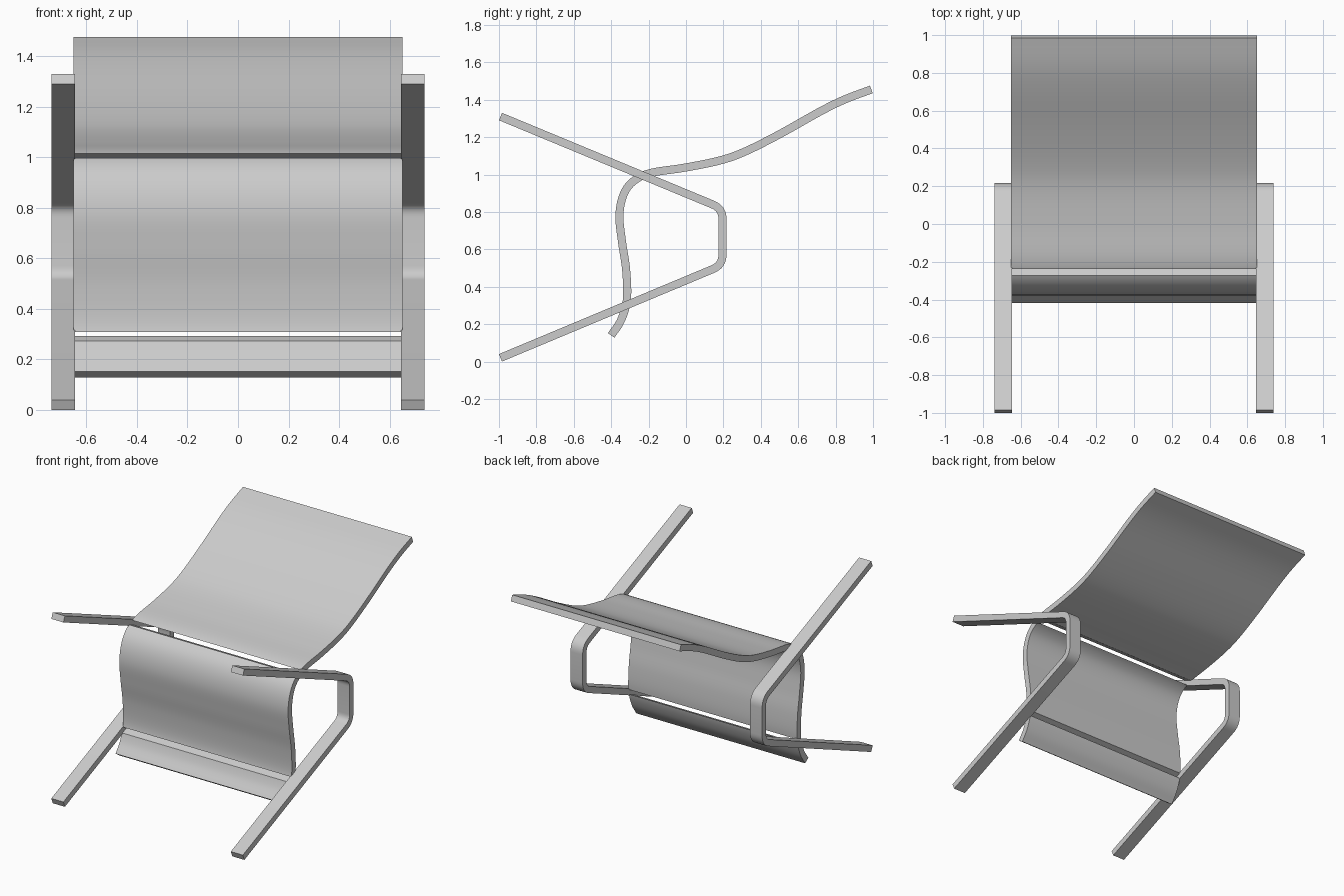
import bpy, bmesh
from mathutils import Vector

old = bpy.data.objects.get("Cube")
if old:
    bpy.data.objects.remove(old)

GREY = (0.6, 0.6, 0.6, 1)
grey = bpy.data.materials.new("light grey")
grey.use_nodes = True
grey.diffuse_color = GREY
grey.node_tree.nodes["Principled BSDF"].inputs["Base Color"].default_value = GREY

THICK = 0.043


def smooth_path(points, steps=6):
    """Catmull-Rom curve through side-profile points (y, z)."""
    p = [Vector(q) for q in points]
    p = [2 * p[0] - p[1]] + p + [2 * p[-1] - p[-2]]
    out = []
    for a, b, c, d in zip(p, p[1:], p[2:], p[3:]):
        for i in range(steps):
            t = i / steps
            out.append(0.5 * (2 * b + (c - a) * t + (2 * a - 5 * b + 4 * c - d) * t**2
                              + (3 * b - a - 3 * c + d) * t**3))
    return out + [p[-2]]


def rounded_path(points, cut, steps=8):
    """Polyline whose inner corners are rounded, starting 'cut' from each corner."""
    p = [Vector(q) for q in points]
    out = [p[0]]
    for a, b, c in zip(p, p[1:], p[2:]):
        s = b + (a - b).normalized() * cut
        e = b + (c - b).normalized() * cut
        for i in range(steps + 1):
            t = i / steps
            out.append(s * (1 - t)**2 + b * 2 * t * (1 - t) + e * t**2)
    return out + [p[-1]]


def ribbon(path, x0, x1):
    """Solid strip of even thickness that follows the path, from x0 to x1."""
    bm = bmesh.new()
    rings = []
    for i, p in enumerate(path):
        t = (path[min(i + 1, len(path) - 1)] - path[max(i - 1, 0)]).normalized()
        n = Vector((-t.y, t.x)) * THICK / 2
        rings.append([bm.verts.new((x, q.x, q.y)) for x, q in
                      ((x0, p - n), (x1, p - n), (x1, p + n), (x0, p + n))])
    for r, s in zip(rings, rings[1:]):
        for k in range(4):
            m = (k + 1) % 4
            bm.faces.new((r[k], r[m], s[m], s[k]))
    bm.faces.new(rings[0])
    bm.faces.new(rings[-1])
    return bm


def trim(bm, point, normal):
    """Cut away everything on the side the normal points to and cap the cut."""
    res = bmesh.ops.bisect_plane(bm, geom=bm.verts[:] + bm.edges[:] + bm.faces[:],
                                 plane_co=point, plane_no=normal, clear_outer=True)
    edges = [e for e in res["geom_cut"] if isinstance(e, bmesh.types.BMEdge)]
    bmesh.ops.contextual_create(bm, geom=edges)


def finish(bm, name):
    bmesh.ops.recalc_face_normals(bm, faces=bm.faces[:])
    mesh = bpy.data.meshes.new(name)
    bm.to_mesh(mesh)
    bm.free()
    mesh.materials.append(grey)
    obj = bpy.data.objects.new(name, mesh)
    bpy.context.collection.objects.link(obj)
    bpy.ops.object.select_all(action="DESELECT")
    obj.select_set(True)
    bpy.context.view_layer.objects.active = obj
    bpy.ops.object.shade_smooth_by_angle(angle=0.5)


# Side frames: leg, rear upright and arm bent from one flat bar
frame_line = [(-0.992, 0.02), (0.195, 0.516), (0.195, 0.818), (-0.992, 1.31)]
for name, side in (("left_frame", 1), ("right_frame", -1)):
    finish(ribbon(rounded_path(frame_line, 0.055), side * 0.645, side * 0.738), name)

# Seat sheet: one flowing curve, split by narrow slots along the leg and the arm
sheet = smooth_path([(-0.4, 0.14), (-0.348, 0.22), (-0.316, 0.33), (-0.32, 0.49),
                     (-0.342, 0.64), (-0.356, 0.78), (-0.335, 0.89), (-0.283, 0.963),
                     (-0.19, 1.008), (-0.005, 1.037), (0.18, 1.075), (0.316, 1.123),
                     (0.503, 1.217), (0.717, 1.337), (0.85, 1.402), (0.991, 1.455)])
leg_up = Vector((0, -0.386, 0.923))
arm_up = Vector((0, 0.383, 0.924))
leg_mid = Vector((0, -0.992, 0.02))
arm_mid = Vector((0, -0.992, 1.31))
GAP = 0.015
pieces = {
    "lower_sheet": [(leg_mid - leg_up * GAP, leg_up)],
    "front_sheet": [(leg_mid + leg_up * GAP, -leg_up), (arm_mid - arm_up * GAP, arm_up)],
    "back_sheet": [(arm_mid + arm_up * GAP, -arm_up)],
}
for name, cuts in pieces.items():
    bm = ribbon(sheet, -0.65, 0.65)
    for point, normal in cuts:
        trim(bm, point, normal)
    finish(bm, name)
